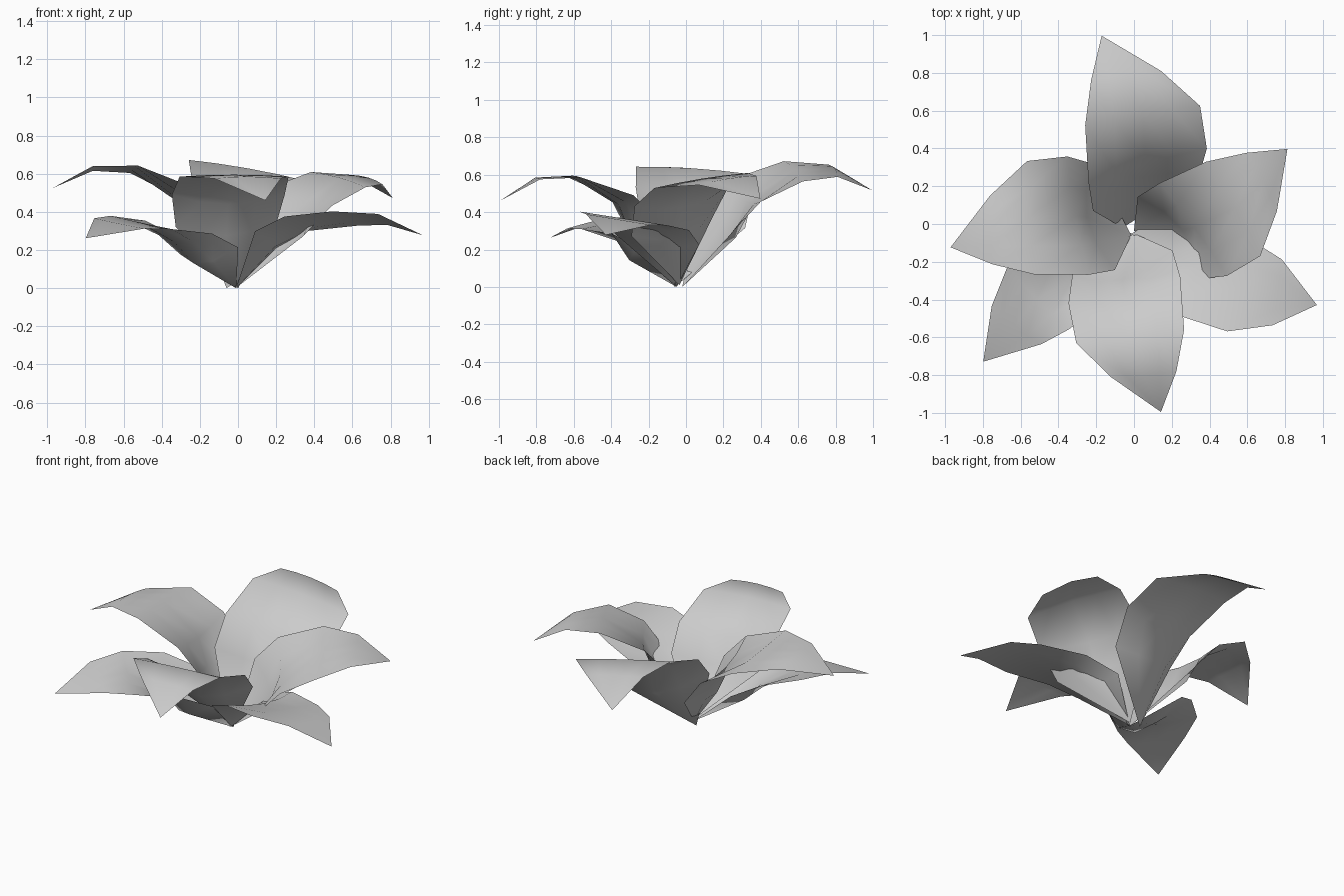
import bpy
import bmesh
from math import radians
from mathutils import Matrix, Vector

default_cube = bpy.data.objects.get("Cube")
if default_cube:
    bpy.data.objects.remove(default_cube, do_unlink=True)

leaf_grey = bpy.data.materials.new("leaf_grey")
leaf_grey.use_nodes = True
colour = (0.6, 0.6, 0.6, 1)
leaf_grey.diffuse_color = colour
leaf_grey.node_tree.nodes["Principled BSDF"].inputs["Base Color"].default_value = colour

# Ribs from base to tip: centre, half-width vector, bulge of the middle
UPPER_RIBS = [
    ((.155, -.06, .335), (-.065, .26, .015), (.09, 0, -.06)),
    ((.30, -.05, .49), (-.07, .29, 0), (.01, 0, -.05)),
    ((.545, -.02, .585), (-.035, .28, 0), (.01, 0, .01)),
    ((.745, .05, .575), (-.015, .17, 0), (.01, 0, .01)),
]
UPPER_TIP = (.945, .14, .46)
LOWER_RIBS = [
    ((.175, -.03, .255), (-.07, .22, -.035), (.14, .1, -.12)),
    ((.36, -.01, .33), (-.06, .245, -.035), (.06, .05, -.08)),
    ((.62, .026, .355), (-.05, .235, -.036), (.01, 0, 0)),
    ((.80, .09, .35), (-.06, .16, -.028), (.01, 0, 0)),
]
COLUMNS = 4


def make_leaf(name, ribs, tip_point, cup, yaw, roll, pitch, size, base):
    """One arched, cupped leaf fanning out from a point at its base."""
    bm = bmesh.new()
    root = bm.verts.new((0, 0, 0))
    rows = []
    for centre, half, bulge in ribs:
        row = []
        for i in range(COLUMNS + 1):
            t = 2 * i / COLUMNS - 1
            row.append(bm.verts.new(
                Vector(centre) + t * Vector(half) + cup * (1 - t * t) * Vector(bulge)))
        rows.append(row)
    tip = bm.verts.new(tip_point)

    for i in range(COLUMNS):
        bm.faces.new((root, rows[0][i], rows[0][i + 1]))
        for low, high in zip(rows, rows[1:]):
            bm.faces.new((low[i], high[i], high[i + 1], low[i + 1]))
        bm.faces.new((rows[-1][i], tip, rows[-1][i + 1]))
    bmesh.ops.recalc_face_normals(bm, faces=bm.faces)
    bm.normal_update()
    if sum(face.normal.z for face in bm.faces) < 0:
        bmesh.ops.reverse_faces(bm, faces=bm.faces)

    # Pose the leaf around the heart of the plant
    length, width = size
    pose = (Matrix.Translation(base)
            @ Matrix.Rotation(radians(yaw), 4, "Z")
            @ Matrix.Rotation(radians(roll), 4, "X")
            @ Matrix.Rotation(radians(-pitch), 4, "Y")
            @ Matrix.Diagonal((length, width, length, 1)))
    bm.transform(pose)

    mesh = bpy.data.meshes.new(name)
    bm.to_mesh(mesh)
    bm.free()
    mesh.materials.append(leaf_grey)
    mesh.shade_smooth()
    leaf = bpy.data.objects.new(name, mesh)
    bpy.context.collection.objects.link(leaf)


def upper_leaf(name, *pose):
    make_leaf(name, UPPER_RIBS, UPPER_TIP, 1, *pose)


def lower_leaf(name, tip_point, cup, yaw, size):
    make_leaf(name, LOWER_RIBS, tip_point, cup, yaw, 0, 0, (size, size), (-.01, -.05, 0))


# Upper whorl of four leaves
upper_leaf("front_leaf", 270, 0, 0, (1, 1.02), (0, -.05, 0))
upper_leaf("right_leaf", 177, 4, 2.5, (1.03, 1.07), (-.015, -.06, 0))
upper_leaf("back_leaf", 92.5, 10, 0, (1.08, 1.11), (-.06, -.02, 0))
upper_leaf("left_leaf", 23, 8, 0, (.97, 1.03), (0, -.035, .01))

# Two flatter leaves below
lower_leaf("lower_left_leaf", (1.01, .13, .27), .35, -28.5, 1.03)
lower_leaf("lower_right_leaf", (1.06, .163, .27), 1, 212, .97)
